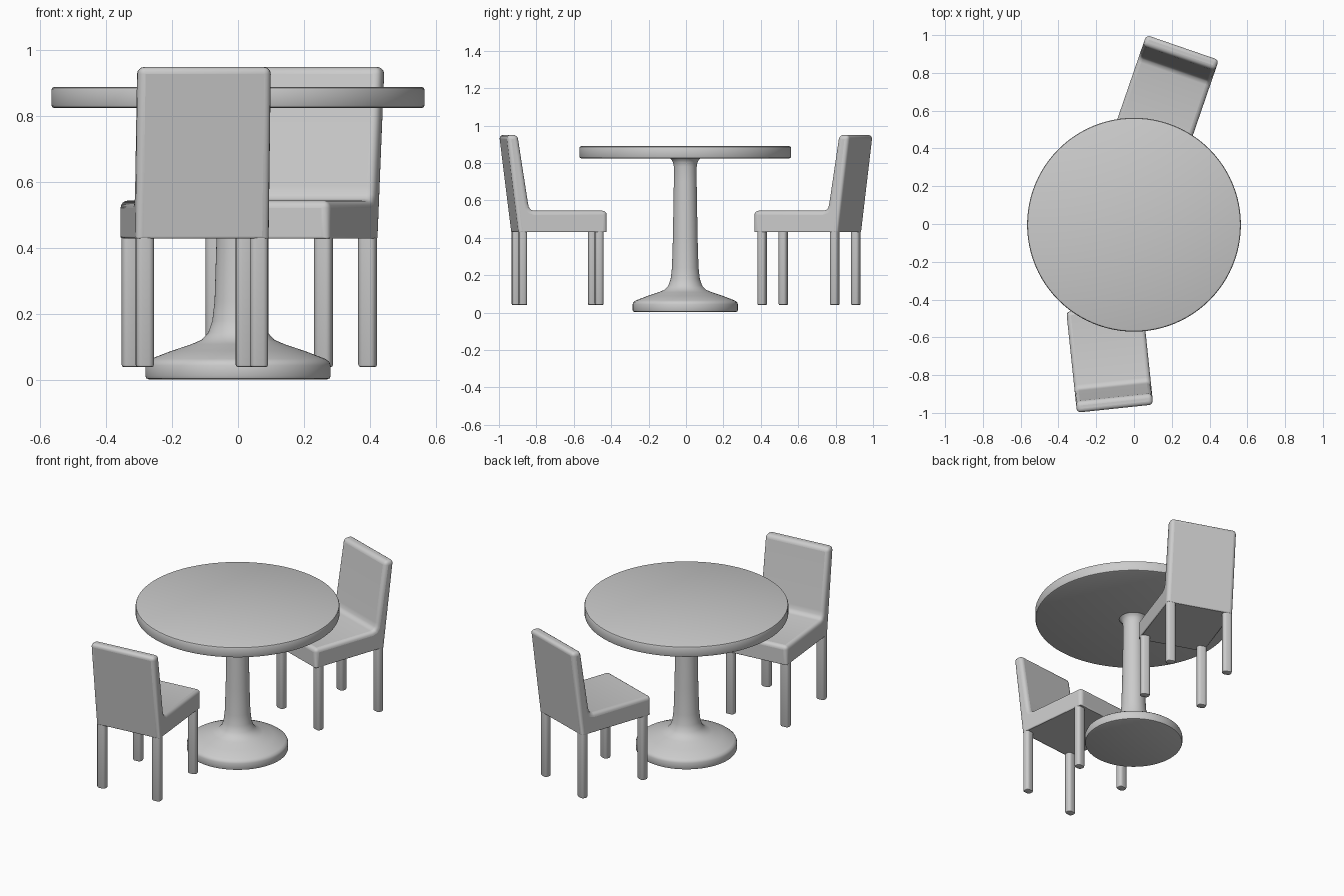
import bpy, bmesh
from math import radians, pi
from mathutils import Matrix

if "Cube" in bpy.data.objects:
    bpy.data.objects.remove(bpy.data.objects["Cube"])


def finish(name, bm, smooth=40):
    bmesh.ops.recalc_face_normals(bm, faces=bm.faces)
    me = bpy.data.meshes.new(name)
    bm.to_mesh(me)
    bm.free()
    ob = bpy.data.objects.new(name, me)
    bpy.context.collection.objects.link(ob)
    bpy.ops.object.select_all(action='DESELECT')
    ob.select_set(True)
    bpy.context.view_layer.objects.active = ob
    bpy.ops.object.shade_smooth_by_angle(angle=radians(smooth))
    return ob


def lathe(name, profile, steps=96):
    """Spin an (r, z) profile around z."""
    bm = bmesh.new()
    vs = [bm.verts.new((r, 0, z)) for r, z in profile]
    es = [bm.edges.new(p) for p in zip(vs, vs[1:])]
    bmesh.ops.spin(bm, geom=vs + es, cent=(0, 0, 0), axis=(0, 0, 1),
                   angle=2 * pi, steps=steps, use_duplicate=False)
    bmesh.ops.remove_doubles(bm, verts=bm.verts, dist=1e-5)
    ob = finish(name, bm)
    ob.location.y = -0.004
    return ob


def chair_body(name, matrix):
    """Seat and leaning back as one side profile extruded across the width."""
    half = 0.203
    profile = [(0.065, 0.43), (0.54, 0.43), (0.54, 0.545), (0.15, 0.545),
               (0.131, 0.551), (0.121, 0.566), (0.116, 0.59),
               (0.06, 0.95), (0.0, 0.95)]
    bm = bmesh.new()
    face = bm.faces.new([bm.verts.new((-half, y, z)) for y, z in profile])
    ext = bmesh.ops.extrude_face_region(bm, geom=[face])
    bmesh.ops.translate(bm, vec=(2 * half, 0, 0),
                        verts=[v for v in ext['geom'] if isinstance(v, bmesh.types.BMVert)])
    bmesh.ops.recalc_face_normals(bm, faces=bm.faces)
    # rounded upper edges, tighter underside; the seat/back fillet stays as is
    weight = bm.edges.layers.float.new('bevel_weight_edge')
    for e in bm.edges:
        if e.calc_face_angle(0) > radians(50):
            low = all(v.co.z < 0.44 for v in e.verts)
            e[weight] = 0.3 if low else 1.0
    ob = finish(name, bm)
    bev = ob.modifiers.new('round', 'BEVEL')
    bev.limit_method = 'WEIGHT'
    bev.width = 0.022
    bev.segments = 4
    ob.matrix_world = matrix


def chair_leg(name, matrix, x, y):
    """Rounded post, slightly wider than deep."""
    bm = bmesh.new()
    bmesh.ops.create_cube(bm, size=1)
    bmesh.ops.scale(bm, vec=(0.055, 0.045, 0.41), verts=bm.verts)
    upright = [e for e in bm.edges if abs(e.verts[0].co.z - e.verts[1].co.z) > 0.1]
    bmesh.ops.bevel(bm, geom=upright, offset=0.017, segments=4, profile=0.5, affect='EDGES')
    bm.normal_update()
    foot = [e for e in bm.edges if all(v.co.z < 0 for v in e.verts)]
    bmesh.ops.bevel(bm, geom=foot, offset=0.008, segments=2, profile=0.5, affect='EDGES')
    ob = finish(name, bm)
    ob.matrix_world = matrix @ Matrix.Translation((x, y, 0.245))


# round table
lathe('tabletop', [(0, 0.825), (0.556, 0.825), (0.563, 0.828), (0.566, 0.835),
                   (0.566, 0.88), (0.563, 0.887), (0.556, 0.89), (0, 0.89)])
lathe('pedestal', [(0, 0.003), (0.27, 0.003), (0.278, 0.006), (0.281, 0.013), (0.281, 0.045),
                   (0.277, 0.056), (0.265, 0.065), (0.2, 0.09), (0.14, 0.11), (0.11, 0.123),
                   (0.09, 0.145), (0.078, 0.18), (0.071, 0.24), (0.066, 0.4), (0.061, 0.7),
                   (0.061, 0.78), (0.065, 0.803), (0.073, 0.817), (0.085, 0.827)])

# chairs: origin is the rear of the back, local +y faces the table
for label, pos, turn in (('front', (-0.1, -0.98, 0), 6),
                         ('back', (0.258, 0.937, 0), 161)):
    m = Matrix.Translation(pos) @ Matrix.Rotation(radians(turn), 4, 'Z')
    chair_body(label + '_chair_seat_and_back', m)
    for end, y in (('rear', 0.09), ('fore', 0.5)):
        for side, s in (('left', -1), ('right', 1)):
            chair_leg(f'{label}_chair_{end}_{side}_leg', m, s * 0.174, y)
